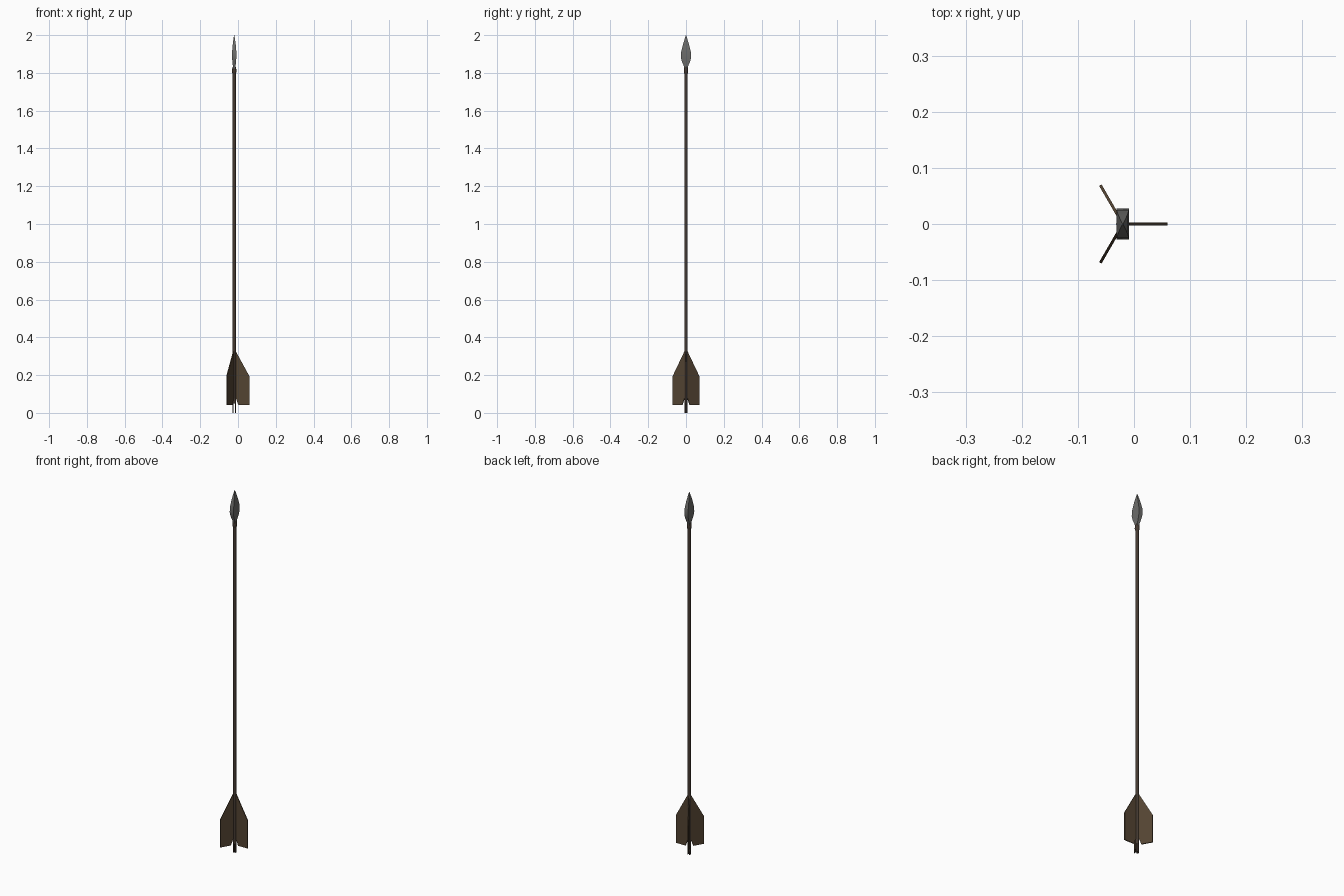
import bpy, bmesh, math
from mathutils import Matrix, Vector

if "Cube" in bpy.data.objects:
    bpy.data.objects.remove(bpy.data.objects["Cube"])

AXIS_X = -0.02          # the shaft axis sits a little left of the bounding centre


def material(name, rgb):
    m = bpy.data.materials.new(name)
    m.diffuse_color = (*rgb, 1)
    m.use_nodes = True
    m.node_tree.nodes["Principled BSDF"].inputs["Base Color"].default_value = m.diffuse_color
    return m


WOOD = material("dark wood", (0.058, 0.041, 0.031))
FEATHER = material("brown feather", (0.088, 0.058, 0.032))
IRON = material("grey iron", (0.15, 0.15, 0.145))


def make(name, bm, mat, angle=None):
    bmesh.ops.recalc_face_normals(bm, faces=bm.faces)
    me = bpy.data.meshes.new(name)
    bm.to_mesh(me)
    bm.free()
    me.materials.append(mat)
    ob = bpy.data.objects.new(name, me)
    bpy.context.collection.objects.link(ob)
    ob.location.x = AXIS_X
    if angle:
        bpy.ops.object.select_all(action='DESELECT')
        ob.select_set(True)
        bpy.context.view_layer.objects.active = ob
        bpy.ops.object.shade_smooth_by_angle(angle=math.radians(angle))
    return ob


def loft(rings):
    """Skin closed rings of points and cap both ends."""
    bm = bmesh.new()
    loops = [[bm.verts.new(p) for p in r] for r in rings]
    for a, b in zip(loops, loops[1:]):
        for i in range(len(a)):
            j = (i + 1) % len(a)
            bm.faces.new((a[i], a[j], b[j], b[i]))
    bm.faces.new(loops[0])
    bm.faces.new(loops[-1])
    return bm


def circle(r, z, n=10):
    return [(r * math.cos(2 * math.pi * i / n), r * math.sin(2 * math.pi * i / n), z)
            for i in range(n)]


def rect(hx, hy, z):
    return [(hx, hy, z), (-hx, hy, z), (-hx, -hy, z), (hx, -hy, z)]


# Shaft
make("shaft", loft([circle(0.009, 0.05), circle(0.009, 1.81)]), WOOD, 50)

# Nock: two prongs with a slot between them
for name, s in (("nock_prong_right", 1), ("nock_prong_left", -1)):
    arc = [(s * max(0.003, 0.009 * math.cos(t)), 0.009 * math.sin(t))
           for t in (math.radians(a) for a in (-70, -36, 0, 36, 70))]
    make(name, loft([[(x, y, z) for x, y in arc] for z in (0, 0.055)]), WOOD)

# Socket collar under the head
make("head_socket", loft([circle(0.009, 1.795), circle(0.012, 1.805),
                          circle(0.011, 1.82), circle(0.007, 1.835)]), WOOD, 50)

# Leaf-shaped head: half thickness, half width, height
HEAD = [(0.006, 0.008, 1.815), (0.007, 0.011, 1.835), (0.010, 0.022, 1.86),
        (0.0115, 0.0275, 1.885), (0.011, 0.025, 1.915), (0.008, 0.016, 1.95),
        (0.004, 0.007, 1.98), (0.0006, 0.0008, 2.0)]
make("arrow_head", loft([rect(*h) for h in HEAD]), IRON, 60)

# Three fletching vanes: radius, height outline
VANE = [(0.006, 0.33), (0.08, 0.195), (0.08, 0.042), (0.022, 0.042), (0.006, 0.085)]
for k in range(3):
    bm = loft([[(r, y, z) for r, z in VANE] for y in (-0.0025, 0.0025)])
    bm.transform(Matrix.Rotation(math.radians(120 * k), 4, 'Z'))
    make(f"vane_{k + 1}", bm, FEATHER)
